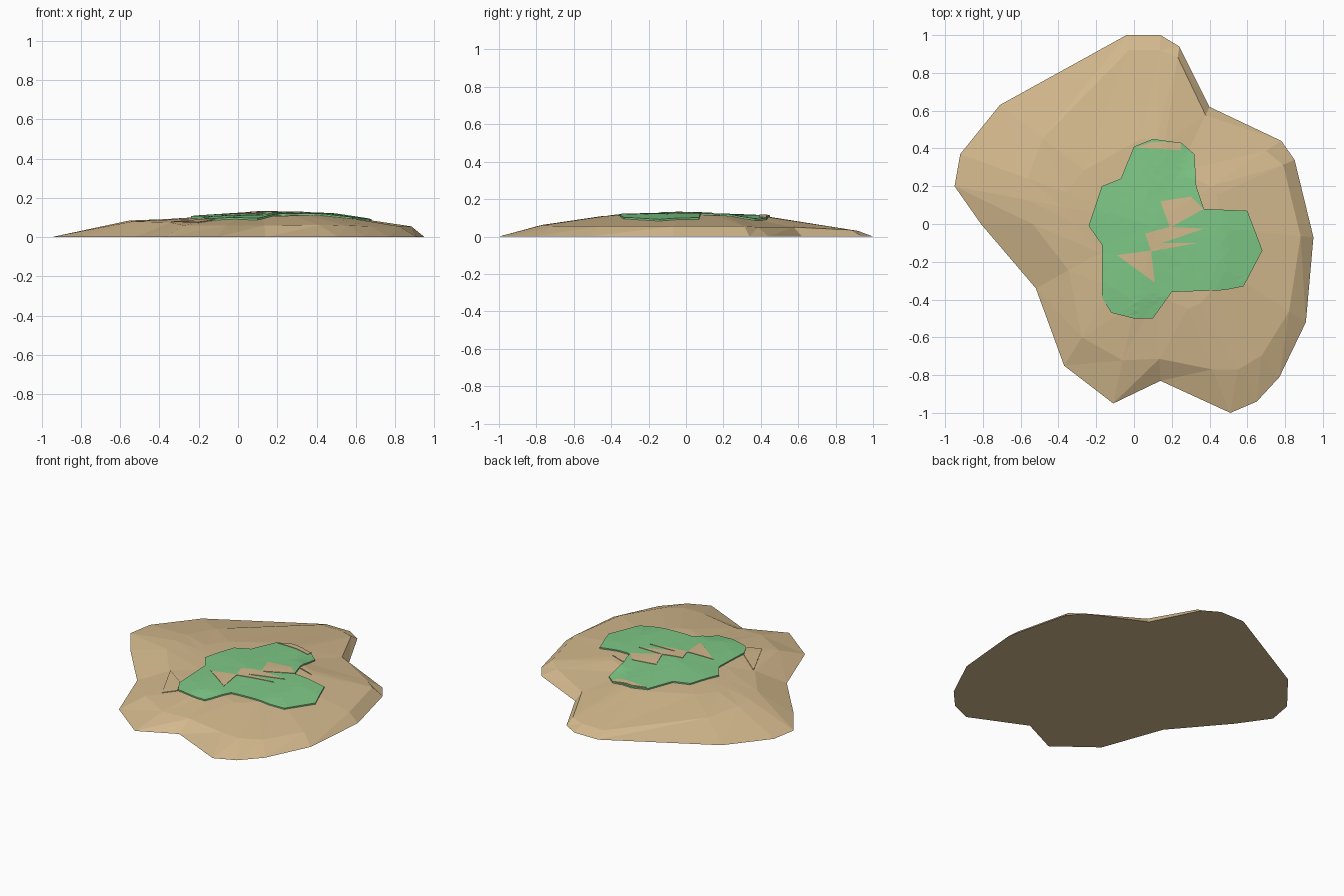
import bpy, bmesh
from mathutils import Vector
from mathutils.bvhtree import BVHTree

if "Cube" in bpy.data.objects:
    bpy.data.objects.remove(bpy.data.objects["Cube"])


def material(name, rgb):
    m = bpy.data.materials.new(name)
    m.diffuse_color = (*rgb, 1)
    m.use_nodes = True
    m.node_tree.nodes["Principled BSDF"].inputs["Base Color"].default_value = m.diffuse_color
    return m


SAND = material("sand", (0.66, 0.49, 0.27))
GRASS = material("grass green", (0.21, 0.58, 0.24))


def finish(bm, name, mat):
    me = bpy.data.meshes.new(name)
    bm.to_mesh(me)
    me.materials.append(mat)
    ob = bpy.data.objects.new(name, me)
    bpy.context.collection.objects.link(ob)
    return ob


# Shore: x, y, shoulder scale towards the middle, shoulder height
SHORE = [
    (0.95, -0.07, .92, .055), (0.85, 0.34, .92, .055), (0.78, 0.44, .88, .05),
    (0.40, 0.62, .93, .05), (0.24, 0.94, .94, .035), (0.14, 1.0, .92, .03),
    (-0.04, 1.0, .92, .03), (-0.71, 0.63, .72, .06), (-0.92, 0.37, .65, .078),
    (-0.95, 0.20, .62, .085), (-0.81, 0.0, .7, .08), (-0.52, -0.34, .72, .075),
    (-0.37, -0.75, .8, .06), (-0.11, -0.95, .76, .06), (0.14, -0.83, .86, .06),
    (0.51, -1.0, .77, .062), (0.65, -0.94, .82, .06), (0.77, -0.81, .86, .055),
    (0.91, -0.52, .89, .055)]
CX, CY = 0.1, 0.0

# Sand mound: shore, shoulder and crown rings, then a centre fan
bm = bmesh.new()
rings = [[], [], []]
for x, y, k, z in SHORE:
    crown_z = 0.103 + 0.012 * x
    for ring, s, h in zip(rings, (1, k, .45), (0, z, crown_z)):
        ring.append(bm.verts.new((CX + (x - CX) * s, CY + (y - CY) * s, h)))
top = bm.verts.new((CX, CY, 0.122))
n = len(SHORE)
for i in range(n):
    j = (i + 1) % n
    for lo, hi in zip(rings, rings[1:]):
        bm.faces.new((lo[i], lo[j], hi[j]))
        bm.faces.new((lo[i], hi[j], hi[i]))
    bm.faces.new((rings[2][i], rings[2][j], top))
bm.faces.new(rings[0][::-1])
bmesh.ops.recalc_face_normals(bm, faces=bm.faces)
tree = BVHTree.FromBMesh(bm)
finish(bm, "sand_mound", SAND)
bm.free()


def draped_plate(name, outline, lift, mat):
    """Thin plate that follows the mound, with a small skirt."""
    bm = bmesh.new()
    f = bm.faces.new([bm.verts.new((x, y, 0)) for x, y in outline])
    f.normal_update()
    if f.normal.z < 0:
        f.normal_flip()
    bmesh.ops.triangulate(bm, faces=[f])
    bmesh.ops.subdivide_edges(bm, edges=bm.edges[:], cuts=5, use_grid_fill=True)
    for v in bm.verts:
        hit = tree.ray_cast(Vector((v.co.x, v.co.y, 1)), Vector((0, 0, -1)))[0]
        v.co.z = (hit.z if hit else 0) + lift
    rim = [e for e in bm.edges if e.is_boundary]
    out = bmesh.ops.extrude_edge_only(bm, edges=rim)
    for v in out["geom"]:
        if isinstance(v, bmesh.types.BMVert):
            v.co.z -= lift + 0.002
    finish(bm, name, mat)
    bm.free()


# Grass patch
draped_plate("grass_patch", [
    (.68, -.14), (.60, .07), (.37, .08), (.33, .2), (.32, .37), (.25, .43),
    (.10, .45), (0, .41), (-.07, .24), (-.17, .20), (-.24, -.01), (-.17, -.11),
    (-.17, -.39), (-.12, -.47), (0, -.5), (.10, -.5), (.2, -.36), (.48, -.35),
    (.58, -.33)], 0.009, GRASS)

# Bare sand showing through the grass
BARE = [
    [(.14, .12), (.30, .145), (.37, .08), (.19, -.02)],
    [(.19, -.015), (.37, -.025), (.15, -.10), (.34, -.10), (.09, -.145), (.06, -.05)],
    [(-.09, -.165), (.09, -.14), (.11, -.31)],
    [(.01, .405), (.10, .435), (.25, .43), (.25, .39)]]
for i, pts in enumerate(BARE):
    draped_plate(f"bare_sand_{i + 1}", pts, 0.012, SAND)

# Small raised facets of sand beside the grass
draped_plate("sand_facet_left", [(-.34, -.24), (-.175, -.37), (-.125, -.475), (-.20, -.53)], 0.004, SAND)
draped_plate("sand_facet_right", [(.34, .18), (.37, .17), (.45, .145), (.36, .18)], 0.004, SAND)
